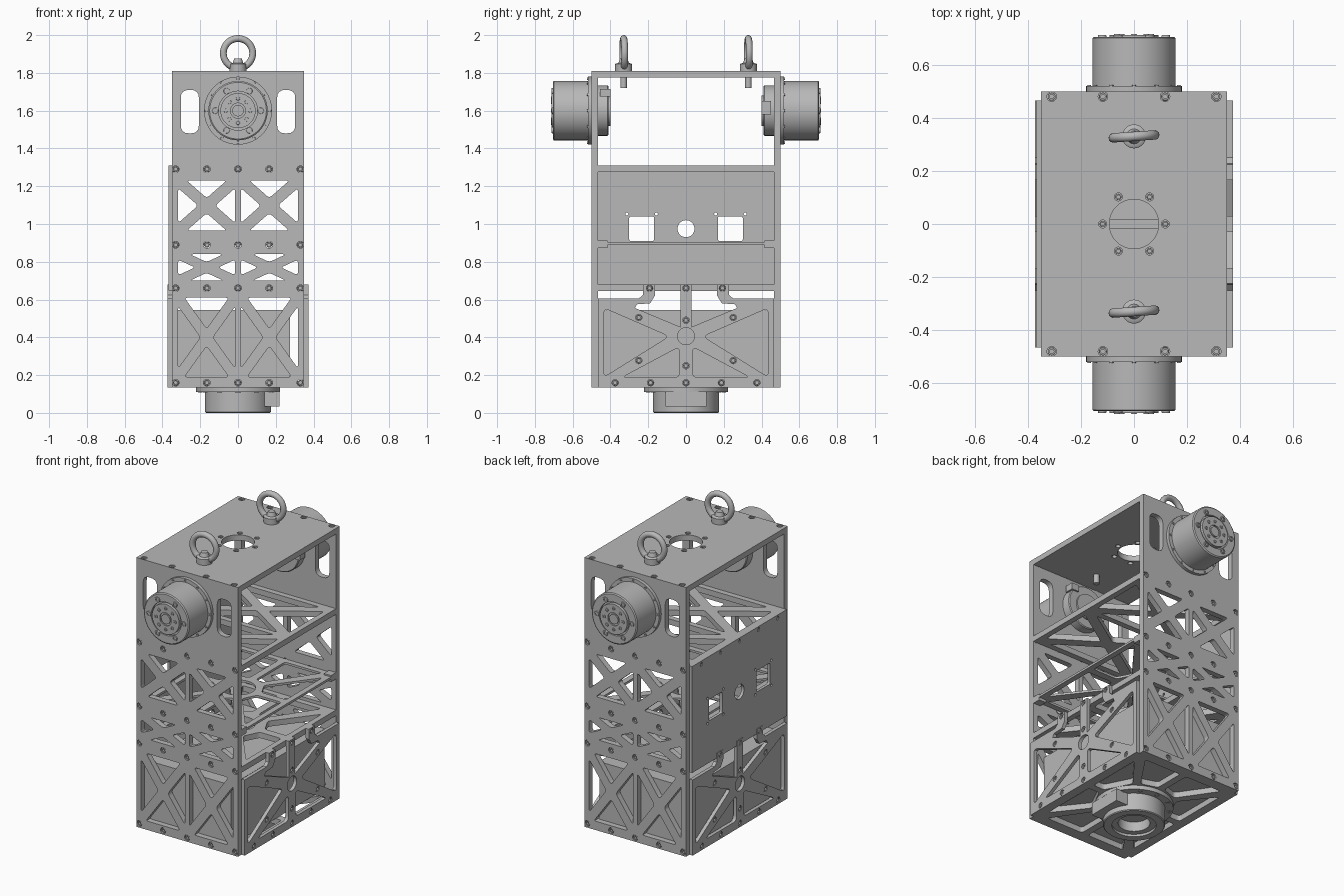
import bpy, bmesh
from math import pi, sin, cos, hypot, sqrt, radians
from mathutils import Matrix, Vector

if "Cube" in bpy.data.objects:
    bpy.data.objects.remove(bpy.data.objects["Cube"])

metal = bpy.data.materials.new("grey metal")
metal.use_nodes = True
metal.diffuse_color = (0.48, 0.48, 0.48, 1)
metal.node_tree.nodes["Principled BSDF"].inputs["Base Color"].default_value = (0.48, 0.48, 0.48, 1)
parts = []

# Frames: local z points out of the named side, local y is up on the walls
front = Matrix.Rotation(pi / 2, 4, 'X')
right = Matrix.Rotation(pi / 2, 4, 'Z') @ front
turn = Matrix.Rotation(pi, 4, 'Z')
FRAMES = {"front": front, "back": turn @ front, "right": right, "left": turn @ right,
          "top": Matrix.Identity(4), "bottom": Matrix.Rotation(pi, 4, 'X')}


def finish(name, bm, matrix=Matrix.Identity(4)):
    bmesh.ops.remove_doubles(bm, verts=bm.verts, dist=1e-5)
    bmesh.ops.recalc_face_normals(bm, faces=bm.faces)
    me = bpy.data.meshes.new(name)
    bm.to_mesh(me)
    bm.free()
    me.transform(matrix)
    me.materials.clear()
    me.materials.append(metal)
    ob = bpy.data.objects.new(name, me)
    bpy.context.collection.objects.link(ob)
    parts.append(ob)
    return ob


def box(name, lo, hi):
    bm = bmesh.new()
    bmesh.ops.create_cube(bm, size=1)
    size = Vector(hi) - Vector(lo)
    mid = (Vector(hi) + Vector(lo)) / 2
    return finish(name, bm, Matrix.Translation(mid) @ Matrix.Diagonal((*size, 1)))


def lathe_into(bm, profile, at=(0, 0), segs=20):
    verts = [bm.verts.new((at[0] + r, at[1], h)) for r, h in profile]
    edges = [bm.edges.new(pair) for pair in zip(verts, verts[1:])]
    bmesh.ops.spin(bm, geom=verts + edges, cent=(*at, 0), axis=(0, 0, 1),
                   angle=2 * pi, steps=segs, use_merge=False)


def lathe(name, profile, side, d, at=(0, 0), segs=64):
    bm = bmesh.new()
    lathe_into(bm, profile, at, segs)
    return finish(name, bm, FRAMES[side] @ Matrix.Translation((0, 0, d)))


def bolts(name, side, d, points, s=1.0):
    bm = bmesh.new()
    for p in points:
        lathe_into(bm, [(0, -.012 * s), (.008 * s, -.012 * s), (.008 * s, 0), (.014 * s, 0),
                        (.015 * s, -.002), (.015 * s, -.03)], p, 16)
    finish(name, bm, FRAMES[side] @ Matrix.Translation((0, 0, d)))


# 2D outlines
def circle(c, r, n=20):
    return [(c[0] + r * cos(2 * pi * i / n), c[1] + r * sin(2 * pi * i / n)) for i in range(n)]


def polar(r, n=6, c=(0, 0)):
    return circle(c, r, n)


def rect(x0, x1, y0, y1):
    return [(x0, y0), (x1, y0), (x1, y1), (x0, y1)]


def flip(poly, sx=-1, sy=1):
    return [(sx * x, sy * y) for x, y in poly]


def rounded(poly, r=.018):
    pts = [Vector(p) for p in poly]
    out = []
    for i, p in enumerate(pts):
        a, b = pts[i - 1] - p, pts[(i + 1) % len(pts)] - p
        t = min(r, .45 * a.length, .45 * b.length)
        a, b = p + a.normalized() * t, p + b.normalized() * t
        for k in range(5):
            f = k / 4
            out.append(tuple(a * (1 - f) ** 2 + p * 2 * f * (1 - f) + b * f * f))
    return out


def cross_bay(x0, x1, y0, y1, h):
    """Four triangles left open by an X brace of half width h."""
    cx, cy, w, v = (x0 + x1) / 2, (y0 + y1) / 2, (x1 - x0) / 2, (y1 - y0) / 2
    dx, dy = h * hypot(w, v) / v, h * hypot(w, v) / w
    tris = []
    for s in (-1, 1):
        tris.append([(cx, cy + s * dy), (cx + w - dx, cy + s * v), (cx - w + dx, cy + s * v)])
        tris.append([(cx + s * dx, cy), (cx + s * w, cy + v - dy), (cx + s * w, cy - v + dy)])
    return [rounded(t) for t in tris]


def star(w, v, hub, g):
    """Openings between eight ribs that run out from a round hub."""
    n, s = hypot(w, v), sqrt(hub * hub - g * g)
    d, q = Vector((w, v)) / n, Vector((v, -w)) / n
    wedges = [[(s, g), (w, g), (w, v - 1.4 * g * n / w), tuple(d * s + q * g)],
              [(g, s), (g, v), (w - 1.4 * g * n / v, v), tuple(d * s - q * g)]]
    return [rounded(flip(p, a, b)) for p in wedges for a in (-1, 1) for b in (-1, 1)]


def plate(name, side, d, t, outline, holes=()):
    cu = bpy.data.curves.new(name, 'CURVE')
    cu.dimensions, cu.fill_mode, cu.extrude = '2D', 'BOTH', t / 2
    for poly in [outline, *holes]:
        sp = cu.splines.new('POLY')
        sp.points.add(len(poly) - 1)
        for pt, (x, y) in zip(sp.points, poly):
            pt.co = (x, y, 0, 1)
        sp.use_cyclic_u = True
    tmp = bpy.data.objects.new(name + "_curve", cu)
    bpy.context.collection.objects.link(tmp)
    bpy.context.view_layer.update()
    me = bpy.data.meshes.new_from_object(tmp.evaluated_get(bpy.context.evaluated_depsgraph_get()))
    bpy.data.objects.remove(tmp)
    bm = bmesh.new()
    bm.from_mesh(me)
    bpy.data.meshes.remove(me)
    return finish(name, bm, FRAMES[side] @ Matrix.Translation((0, 0, d - t / 2)))


T = .035
# Front and back walls with braced bays, hand slots and bolts
wall_bolts = [(x * .165, z) for x in range(-2, 3) for z in (.16, .66, .89, 1.29)]
wall_holes = [circle(p, .018) for p in wall_bolts]
for s in (-1, 1):
    a, b = sorted((s * .015, s * .317))
    wall_holes += cross_bay(a, b, .965, 1.23, .03)
    wall_holes += cross_bay(a, b, .70, .84, .026)
    wall_holes += cross_bay(a, b, .19, .61, .027)
    wall_holes.append(rounded(flip(rect(.207, .303, 1.48, 1.71), s), .05))
for side in ("front", "back"):
    plate(side + "_wall", side, .5, T, rect(-.35, .35, .135, 1.775), wall_holes)
    bolts(side + "_wall_bolts", side, .496, wall_bolts)

# Top plate with a centre opening
top_bolts = [(x, y) for x in (-.31, -.117, .117, .31) for y in (-.48, .48)]
plate("top_plate", "top", 1.81, T, rect(-.35, .35, -.5, .5),
      [circle(p, .018) for p in top_bolts] + [circle((0, 0), .093, 48)]
      + [circle(p, .015) for p in polar(.118)])
bolts("top_bolts", "top", 1.806, top_bolts)
bolts("top_ring_bolts", "top", 1.806, polar(.118), .8)

# Shelves and base
inside = rect(-.35, .35, -.465, .465)
plate("upper_shelf", "top", 1.31, T, inside,
      cross_bay(-.315, .315, .018, .43, .03) + cross_bay(-.315, .315, -.43, -.018, .03))
plate("middle_shelf", "top", .904, .014, inside,
      star(.315, .43, .15, .022) + [circle((0, 0), .1, 40)])
for x in (-1, 1):
    for y in (-1, 1):
        xs, ys = sorted((x * .35, x * .3)), sorted((y * .465, y * .415))
        box("shelf_corner_block", (xs[0], ys[0], .873), (xs[1], ys[1], .913))
plate("lower_shelf", "top", .68, T, inside,
      star(.315, .43, .17, .025) + [circle((0, 0), .1, 40)])
plate("base_plate", "top", .17, T, inside, star(.315, .43, .24, .022))

# Battery box inside the lower bay
box("battery_box", (-.345, -.46, .17), (.275, .46, .545))

# Lower side plates with tabs and ribs
half = [(.465, .135), (.465, .605), (.25, .605), (.228, .625), (.225, .68), (.165, .68),
        (.165, .62), (.19, .58), (.26, .575), (.27, .555), (.03, .455), (.03, .68)]
side_outline = half + flip(half)[::-1]
side_bolts = [(y * .1875, .16) for y in range(-2, 3)] + [(0, .49), (0, .25), (0, .66)]
for s in (-1, 1):
    side_bolts += [(s * .193, .66), (s * .25, .505), (s * .25, .277)]
side_holes = [circle(p, .017) for p in side_bolts] + [circle((0, .406), .045, 32)]
for s in (-1, 1):
    side_holes.append(rounded(flip([(.09, .405), (.435, .555), (.435, .19)], s), .03))
    side_holes.append(rounded(flip([(.035, .35), (.035, .187), (.34, .187)], s), .03))
for side in ("left", "right"):
    plate(side + "_lower_plate", side, .372, .022, side_outline, side_holes)
    bolts(side + "_lower_bolts", side, .37, side_bolts)

# Closed panel on one side with two sockets and a round port
panel_holes = [circle((0, .975), .045, 32)]
for s in (-1, 1):
    c = (s * .235, .975)
    panel_holes.append(rounded(rect(c[0] - .066, c[0] + .066, c[1] - .066, c[1] + .066), .012))
    panel_holes += [circle((c[0] + a * .078, c[1] + b * .078), .008, 12)
                    for a in (-1, 1) for b in (-1, 1)]
panel_bolts = [(y * .1875, z) for y in range(-2, 3) for z in (.665, 1.29)]
panel_holes += [circle(p, .012, 16) for p in panel_bolts if p[1] > 1]
plate("side_panel", "left", .368, .018, rect(-.465, .465, .648, 1.31), panel_holes)
bolts("side_panel_bolts", "left", .366, [p for p in panel_bolts if p[1] > 1], .7)

# Rotary drives on the front and back walls
Z = 1.6
drive = [(0, -.1), (.08, -.1), (.08, -.09), (.128, -.09), (.133, -.085), (.133, 0), (.18, 0),
         (.18, .02), (.157, .02), (.157, .2), (.15, .205), (.103, .205), (.103, .19),
         (.093, .19), (.093, .212), (.04, .212), (.04, .204), (.03, .204), (.03, .212), (0, .212)]
for side in ("front", "back"):
    lathe(side + "_drive", drive, side, .5, (0, Z))
    bolts(side + "_drive_bolts", side, .711, polar(.12, 6, (0, Z)), 1.1)
    bolts(side + "_hub_bolts", side, .716, polar(.065, 8, (0, Z)), .7)
    bolts(side + "_flange_bolts", side, .523, polar(.169, 12, (0, Z)), .5)
box("front_drive_plug", (.07, -.455, 1.675), (.12, -.4, 1.715))
box("back_drive_plug", (.11, .4, 1.58), (.145, .45, 1.65))

# Rotary drive under the base
lathe("base_drive", [(0, -.01), (.222, -.01), (.222, .025), (.175, .025), (.175, .13),
                     (.17, .135), (.125, .135), (.125, .12), (.09, .12), (.09, .06), (0, .06)],
      "bottom", -.135)
bolts("base_drive_bolts", "bottom", -.107, polar(.2, 12), .8)
bolts("base_ring_bolts", "bottom", .003 - .003, polar(.15, 8), .8)
box("base_drive_plug", (.14, -.108, .035), (.22, .108, .112))

# Lifting eyes
for name, y in (("front", -.33), ("back", .33)):
    lathe(name + "_eye_base", [(0, -.09), (.017, -.09), (.017, 0), (.045, 0), (.045, .036),
                               (.04, .04), (.028, .042), (.02, .065), (0, .065)],
          "top", 1.81, (0, y), 32)
    bpy.ops.mesh.primitive_torus_add(major_radius=.078, minor_radius=.018, major_segments=40,
                                     minor_segments=14, location=(0, y, 1.904),
                                     rotation=(pi / 2, 0, radians(4)))
    ring = bpy.context.object
    ring.name = name + "_eye_ring"
    ring.data.materials.append(metal)
    parts.append(ring)

# Smooth round surfaces, keep edges sharp
bpy.ops.object.select_all(action='DESELECT')
for ob in parts:
    ob.select_set(True)
bpy.context.view_layer.objects.active = parts[0]
bpy.ops.object.shade_smooth_by_angle(angle=radians(30))
